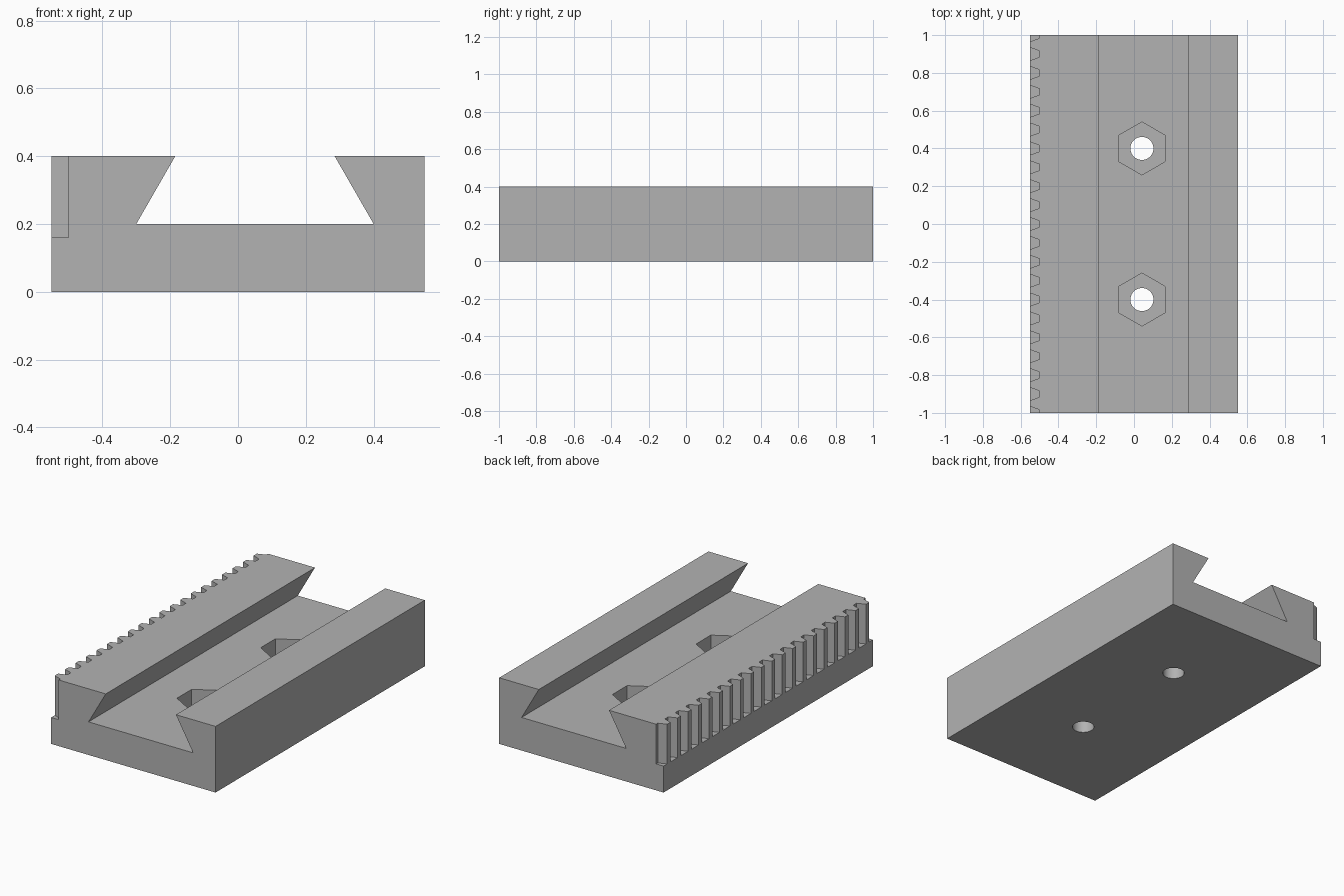
import bpy
import bmesh
import math
from mathutils import Vector

cube = bpy.data.objects.get("Cube")
if cube:
    bpy.data.objects.remove(cube, do_unlink=True)

LENGTH = 2.0
HOLE_X = 0.042
HOLE_YS = (-0.4, 0.4)

grey = bpy.data.materials.new("plain grey")
grey.use_nodes = True
colour = (0.45, 0.45, 0.45, 1)
grey.diffuse_color = colour
grey.node_tree.nodes["Principled BSDF"].inputs["Base Color"].default_value = colour


def prisms(name, outlines, direction):
    """One object holding each closed outline extruded along direction."""
    bm = bmesh.new()
    for outline in outlines:
        face = bm.faces.new([bm.verts.new(p) for p in outline])
        result = bmesh.ops.extrude_face_region(bm, geom=[face])
        verts = [v for v in result["geom"] if isinstance(v, bmesh.types.BMVert)]
        bmesh.ops.translate(bm, verts=verts, vec=Vector(direction))
        # the extrusion may drop the starting face, so close it again
        bmesh.ops.holes_fill(bm, edges=[e for e in bm.edges if e.is_boundary])
    bmesh.ops.recalc_face_normals(bm, faces=bm.faces)
    mesh = bpy.data.meshes.new(name)
    bm.to_mesh(mesh)
    bm.free()
    mesh.materials.append(grey)
    obj = bpy.data.objects.new(name, mesh)
    bpy.context.collection.objects.link(obj)
    return obj


def polygon(x, y, z, radius, sides):
    """Regular polygon with a corner towards +y."""
    angles = [math.pi / 2 + 2 * math.pi * i / sides for i in range(sides)]
    return [(x + radius * math.cos(a), y + radius * math.sin(a), z) for a in angles]


def cut(target, cutter):
    cutter.hide_render = True
    mod = target.modifiers.new(cutter.name, "BOOLEAN")
    mod.operation = "DIFFERENCE"
    mod.solver = "EXACT"
    mod.object = cutter
    bpy.context.view_layer.objects.active = target
    bpy.ops.object.modifier_apply(modifier=mod.name)
    bpy.data.objects.remove(cutter, do_unlink=True)


# Body with the dovetail channel
profile = [(-0.55, 0), (0.55, 0), (0.55, 0.4), (0.285, 0.4),
           (0.4, 0.2), (-0.3, 0.2), (-0.185, 0.4), (-0.55, 0.4)]
rail = prisms("dovetail_rack_rail",
              [[(x, -LENGTH / 2, z) for x, z in profile]], (0, LENGTH, 0))

# Gaps between the rack teeth, with half a gap at each end
gap = [(-0.5, -0.016), (-0.5, 0.016), (-0.57, 0.0415), (-0.57, -0.0415)]
gaps = [[(x, y + i * 0.1, 0.16) for x, y in gap] for i in range(-10, 11)]
cut(rail, prisms("tooth_gaps", gaps, (0, 0, 0.4)))

# Hexagonal nut pockets and round bolt holes
cut(rail, prisms("nut_pockets",
                 [polygon(HOLE_X, y, 0.1, 0.14, 6) for y in HOLE_YS], (0, 0, 0.2)))
cut(rail, prisms("bolt_holes",
                 [polygon(HOLE_X, y, -0.1, 0.061, 48) for y in HOLE_YS], (0, 0, 0.4)))

# Smooth hole walls, sharp edges elsewhere
bpy.ops.object.select_all(action="DESELECT")
rail.select_set(True)
bpy.context.view_layer.objects.active = rail
bpy.ops.object.shade_smooth_by_angle(angle=math.radians(15))
